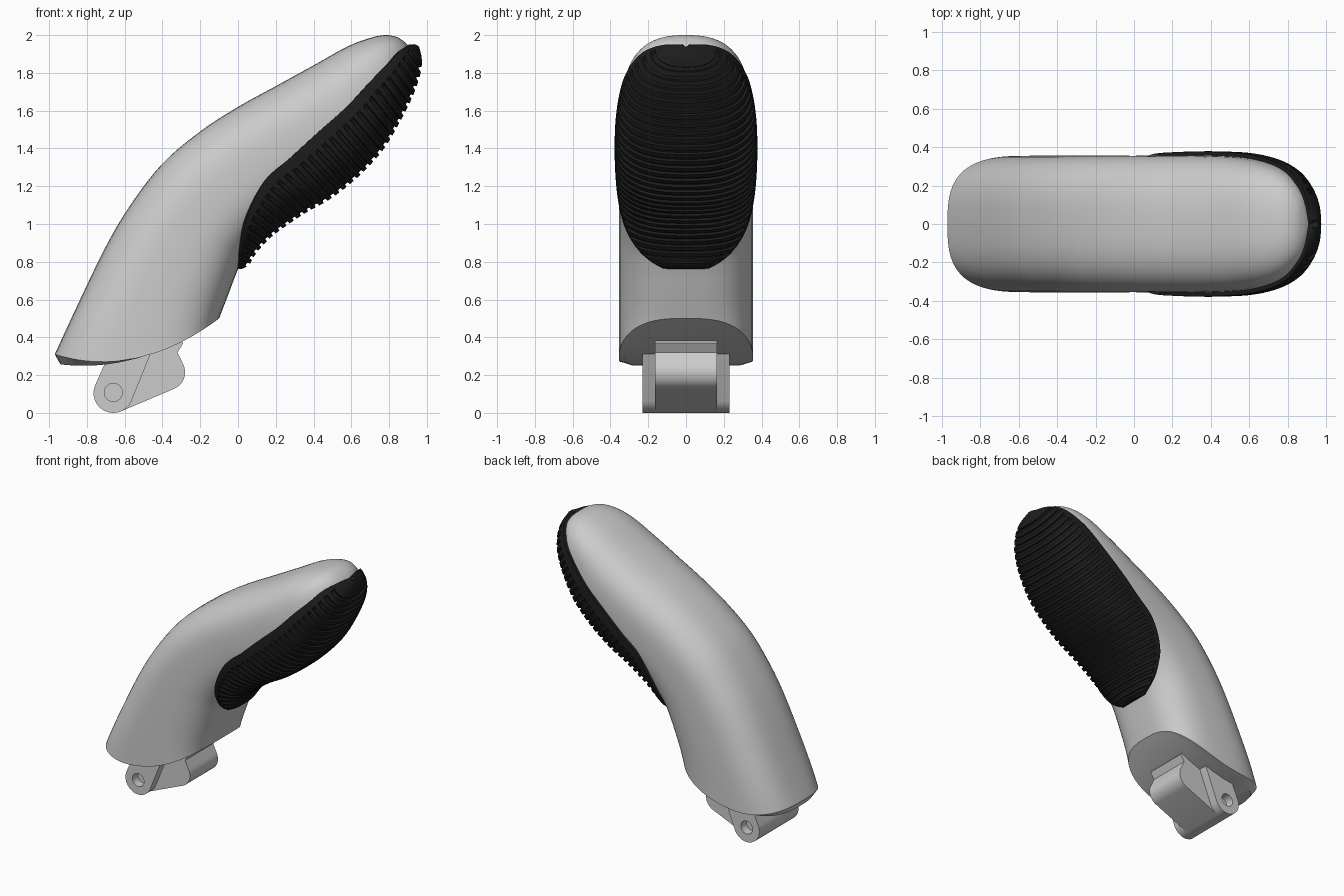
import bpy, bmesh
from math import sin, cos, acos, pi, radians
from mathutils import Vector

if "Cube" in bpy.data.objects:
    bpy.data.objects.remove(bpy.data.objects["Cube"])

# Stations along the grip: back edge x,z / palm edge x,z / half width / pad rim depth (0 back .. 1 palm)
STATIONS = [
    (-.97, .31, -.10, .50, .355, 1), (-.85, .57, -.05, .63, .355, 1),
    (-.70, .88, .00, .76, .355, .995), (-.57, 1.10, .05, .86, .355, .93),
    (-.40, 1.32, .15, .97, .355, .80), (-.20, 1.49, .32, 1.09, .355, .655),
    (.00, 1.62, .46, 1.17, .357, .60), (.20, 1.73, .60, 1.28, .355, .55),
    (.40, 1.84, .73, 1.42, .345, .525), (.58, 1.94, .82, 1.57, .315, .50),
    (.70, 1.985, .88, 1.69, .27, .48), (.78, 2.0, .91, 1.77, .215, .43),
    (.84, 1.99, .925, 1.83, .155, .38), (.88, 1.965, .925, 1.88, .09, .30),
    (.905, 1.94, .912, 1.93, .01, .25)]
LAST = len(STATIONS) - 1


def station(u):
    """Smooth interpolation of the station table."""
    u = min(max(u, 0), LAST)
    i = min(int(u), LAST - 1)
    f = u - i
    a, b, c, d = (STATIONS[min(max(k, 0), LAST)] for k in range(i - 1, i + 3))
    return [.5 * (2 * q + (r - p) * f + (2 * p - 5 * q + 4 * r - s) * f * f
                  + (3 * q - p - 3 * r + s) * f ** 3) for p, q, r, s in zip(a, b, c, d)]


def power(u):
    return 3 - .6 * u / LAST


def signed_pow(v, e):
    return abs(v) ** e * (1 if v >= 0 else -1)


def oval(tx, tz, bx, bz, w, p, phi, sag):
    """Point on a rounded section running from the back to the palm edge."""
    t = (1 - signed_pow(cos(phi), 2 / p)) / 2
    y = w * signed_pow(sin(phi), 2 / p)
    return Vector((tx + (bx - tx) * t, y, tz + (bz - tz) * t - sag * 4 * t * (1 - t)))


def surface(u, phi):
    tx, tz, bx, bz, w, _ = station(u)
    return oval(tx, tz, bx, bz, w, power(u), phi, .115 * max(0, 1 - u) ** 2)


def normal(u, phi):
    e = .02
    du = surface(min(u + e, LAST), phi) - surface(u - e, phi)
    dv = surface(u, phi + e) - surface(u, phi - e)
    n = du.cross(dv).normalized()
    tx, tz, bx, bz, _, _ = station(u)
    mid = Vector(((tx + bx) / 2, 0, (tz + bz) / 2))
    return n if n.dot(surface(u, phi) - mid) >= 0 else -n


def finish(ob, angle):
    bpy.ops.object.select_all(action='DESELECT')
    ob.select_set(True)
    bpy.context.view_layer.objects.active = ob
    bpy.ops.object.shade_smooth_by_angle(angle=radians(angle))


def loft(name, rings, closed, angle, caps=False):
    bm = bmesh.new()
    vs = [[bm.verts.new(p) for p in r] for r in rings]
    n = len(rings[0])
    for a, b in zip(vs, vs[1:]):
        for k in range(n if closed else n - 1):
            j = (k + 1) % n
            bm.faces.new((a[k], a[j], b[j], b[k]))
    if caps:
        # curved base spanned by strips from side to side, plain cap at the tip
        r = vs[0]
        bm.faces.new((r[0], r[1], r[-1]))
        for k in range(1, n // 2 - 1):
            bm.faces.new((r[k], r[k + 1], r[n - k - 1], r[n - k]))
        bm.faces.new((r[n // 2 - 1], r[n // 2], r[n // 2 + 1]))
        bm.faces.new(vs[-1])
    bmesh.ops.recalc_face_normals(bm, faces=bm.faces)
    me = bpy.data.meshes.new(name)
    bm.to_mesh(me)
    bm.free()
    ob = bpy.data.objects.new(name, me)
    bpy.context.collection.objects.link(ob)
    finish(ob, angle)
    return ob


# Grip body with chamfered, curved base
N = 56
angles = [2 * pi * k / N for k in range(N)]
rings = [[oval(-.94, .257, -.13, .48, .305, 3, a, .08) for a in angles]]
rings += [[surface(LAST * i / 70, a) for a in angles] for i in range(71)]
loft("grip_body", rings, True, 35, caps=True)

# Ribbed palm pad: follows the body surface, raised, ribs evenly spaced along the palm edge
START, END, RIBS = 2.05, 13.9, 33
us = [START + (END - START) * i / 600 for i in range(601)]
arc = [0]
for a, b in zip(us, us[1:]):
    arc.append(arc[-1] + (surface(b, pi) - surface(a, pi)).length)


def u_at(s):
    for i in range(600):
        if arc[i + 1] >= s:
            return us[i] + (us[i + 1] - us[i]) * (s - arc[i]) / (arc[i + 1] - arc[i])
    return END


def pad_ring(u, s, low):
    t = min(max(station(u)[5], 0), .995)
    rim = acos(signed_pow(1 - 2 * t, power(u) / 2))
    fade = min(1, .3 + s / .05)
    pts = []
    for k in range(41):
        v = k / 40
        phi = rim + (2 * pi - 2 * rim) * v
        d = (.02 + .027 * sin(pi * v) ** .7) * fade
        if low and .06 < v < .94 and u < 12.6:
            d -= .015 * fade
        pts.append(surface(u, phi) + normal(u, phi) * d)
    tuck = [surface(u, q) - normal(u, q) * .01 for q in (rim, 2 * pi - rim)]
    return [tuck[0]] + pts + [tuck[1]]


def tucked_ring(u, ref):
    """End ring sunk into the body so the pad closes on it."""
    core = station(u)
    mid = Vector(((core[0] + core[2]) / 2, 0, (core[1] + core[3]) / 2))
    return [p.lerp(mid, .12) if u < 5 else mid for p in ref]


rings, step = [], arc[-1] / RIBS
for i in range(RIBS):
    for f, low in ((.02, False), (.55, False), (.6, True), (.97, True)):
        s = (i + f) * step
        rings.append(pad_ring(u_at(s), s, low))
rings.insert(0, tucked_ring(START, rings[0]))
rings.append(tucked_ring(END, rings[-1]))
pad = loft("palm_pad", rings, False, 35)
rubber = bpy.data.materials.new("black_rubber")
rubber.diffuse_color = (.012, .012, .012, 1)
rubber.use_nodes = True
rubber.node_tree.nodes["Principled BSDF"].inputs["Base Color"].default_value = rubber.diffuse_color
pad.data.materials.append(rubber)


# Hinge mount: flat outlines in x,z extruded across y
def arc_pts(cx, cz, r, a0, a1, n):
    return [(cx + r * cos(radians(a0 + (a1 - a0) * i / n)),
             cz + r * sin(radians(a0 + (a1 - a0) * i / n))) for i in range(n + 1)]


def plate(name, outlines, y, half):
    cu = bpy.data.curves.new(name, 'CURVE')
    cu.dimensions, cu.fill_mode, cu.extrude = '2D', 'BOTH', half
    for pts in outlines:
        sp = cu.splines.new('POLY')
        sp.points.add(len(pts) - 1)
        for q, (x, z) in zip(sp.points, pts):
            q.co = (x, z, 0, 1)
        sp.use_cyclic_u = True
    ob = bpy.data.objects.new(name, cu)
    bpy.context.collection.objects.link(ob)
    ob.location.y, ob.rotation_euler.x = y, pi / 2
    bpy.ops.object.select_all(action='DESELECT')
    ob.select_set(True)
    bpy.context.view_layer.objects.active = ob
    bpy.ops.object.convert(target='MESH')
    finish(bpy.context.view_layer.objects.active, 30)


ear = arc_pts(-.66, .105, .105, 155, 335, 16) + [(-.44, .37), (-.67, .34)]
hole = arc_pts(-.66, .108, .048, 0, 345, 23)
for side, y in (("front", -.1975), ("back", .1975)):
    plate("hinge_ear_" + side, [ear, hole], y, .0325)
block = (arc_pts(-.66, .105, .105, 155, 290, 12) + arc_pts(-.375, .215, .095, 292, 390, 10)
         + [(-.32, .32), (-.29, .37), (-.33, .42), (-.66, .36)])
plate("hinge_block", [block], 0, .165)
